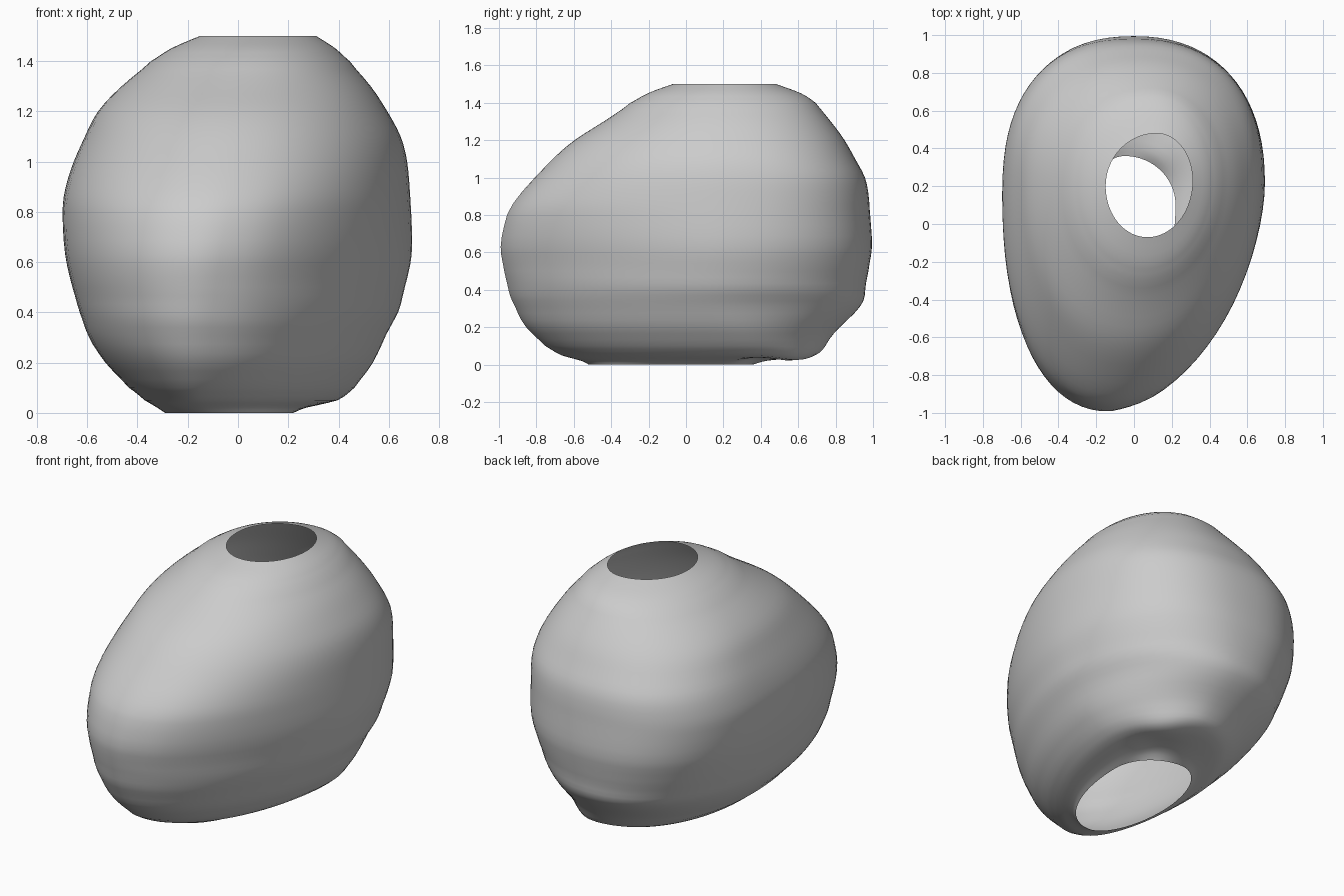
import bpy, bmesh, math

if "Cube" in bpy.data.objects:
    bpy.data.objects.remove(bpy.data.objects["Cube"])

SEG = 80
SUB = 3

# Outline extents by height: z, x min, x max, y min, y max
EXTENTS = [
    (0.00, -0.29, 0.22, -0.52, 0.36),
    (0.02, -0.32, 0.27, -0.56, 0.44),
    (0.05, -0.37, 0.40, -0.67, 0.69),
    (0.10, -0.43, 0.46, -0.75, 0.74),
    (0.20, -0.53, 0.54, -0.86, 0.82),
    (0.31, -0.60, 0.59, -0.92, 0.94),
    (0.40, -0.63, 0.64, -0.955, 0.96),
    (0.50, -0.66, 0.665, -0.975, 0.975),
    (0.63, -0.69, 0.695, -1.00, 0.998),
    (0.80, -0.70, 0.69, -0.96, 0.985),
    (0.89, -0.69, 0.685, -0.91, 0.98),
    (1.00, -0.655, 0.675, -0.81, 0.96),
    (1.10, -0.61, 0.65, -0.715, 0.905),
    (1.20, -0.56, 0.595, -0.60, 0.85),
    (1.30, -0.465, 0.53, -0.44, 0.775),
    (1.40, -0.34, 0.44, -0.29, 0.69),
    (1.45, -0.27, 0.39, -0.21, 0.62),
    (1.50, -0.15, 0.31, -0.07, 0.48),
]
# Where the extremes sit: z, y of right, y of left, x of back, x of front,
# then roundness of front right and back right
SKEW = [
    (0.00, 0.10, -0.10, -0.05, -0.10, 2.0, 2.0),
    (0.05, 0.28, -0.05, 0.10, -0.15, 1.8, 1.9),
    (0.30, 0.18, 0.00, 0.03, -0.15, 1.7, 1.95),
    (0.60, 0.20, 0.10, 0.00, -0.12, 1.65, 2.25),
    (1.00, 0.24, 0.22, 0.00, -0.05, 1.9, 2.4),
    (1.50, 0.23, 0.20, 0.12, 0.07, 2.0, 2.0),
]


def lerp_row(rows, z):
    for a, b in zip(rows, rows[1:]):
        if z <= b[0] + 1e-9:
            t = (z - a[0]) / (b[0] - a[0])
            return [p + (q - p) * t for p, q in zip(a, b)]
    return list(rows[-1])


def smooth_row(rows, i, t):
    """Cubic blend between row i and i + 1."""
    a, b = rows[i], rows[i + 1]
    p, n = rows[max(i - 1, 0)], rows[min(i + 2, len(rows) - 1)]
    h = b[0] - a[0]
    out = [a[0] + h * t]
    for k in range(1, 5):
        m0 = (b[k] - p[k]) / (b[0] - p[0]) * h
        m1 = (n[k] - a[k]) / (n[0] - a[0]) * h
        out.append((2*t**3 - 3*t*t + 1) * a[k] + (t**3 - 2*t*t + t) * m0
                   + (3*t*t - 2*t**3) * b[k] + (t**3 - t*t) * m1)
    return out


def gauss(x, y, cx, cy, r):
    return math.exp(-((x - cx) ** 2 + (y - cy) ** 2) / (r * r))


def outline(row):
    z, x0, x1, y0, y1 = row
    _, ye, yw, xn, xs, pfr, pbr = lerp_row(SKEW, z)
    mid = max(0, math.sin(math.pi * z / 1.5))
    pts = []
    for k in range(SEG):
        a = 2 * math.pi * k / SEG
        c, s = math.cos(a), math.sin(a)
        yp, xp = (ye, x1) if c >= 0 else (yw, x0)
        xq, yq = (xn, y1) if s >= 0 else (xs, y0)
        if s >= 0:
            p = pbr if c >= 0 else 2 + 0.4 * mid
        else:
            p = pfr if c >= 0 else 2 + 0.3 * mid
        x = xq + (xp - xq) * abs(c) ** (2 / p)
        y = yp + (yq - yp) * abs(s) ** (2 / p)
        # blunt the front tip where the two sides meet
        if s < 0 and p < 2:
            y += (2 - p) * 0.04 * mid * max(0, -s - 0.95) / 0.05
        # faint terraces around the lower body
        amp = 0.003 * math.exp(-((z - 0.4) / 0.25) ** 2)
        f = 1 + amp * math.sin(z * 48 + 2 * a)
        # groove and hanging lobe beside the lower opening
        low = max(0, 1 - z / 0.12) if z > 0 else 0
        dz = low * (0.03 * gauss(x, y, 0.18, 0.40, 0.12)
                    - 0.045 * gauss(x, y, 0.3, 0.62, 0.16))
        pts.append((x * f, y * f, z + dz))
    return pts


# Shell body, open at top and bottom
rows = []
for i in range(len(EXTENTS) - 1):
    rows += [smooth_row(EXTENTS, i, j / SUB) for j in range(SUB)]
rows.append(list(EXTENTS[-1]))

bm = bmesh.new()
rings = [[bm.verts.new(p) for p in outline(r)] for r in rows]
for lo, hi in zip(rings, rings[1:]):
    for k in range(SEG):
        n = (k + 1) % SEG
        bm.faces.new((lo[k], lo[n], hi[n], hi[k]))

# Soften the quadrant seams, keeping the two open rims
inner = [v for ring in rings[4:-1] for v in ring]
for _ in range(3):
    bmesh.ops.smooth_vert(bm, verts=inner, factor=0.5,
                          use_axis_x=True, use_axis_y=True, use_axis_z=False)
for f in bm.faces:
    f.smooth = True
mesh = bpy.data.meshes.new("hollow_shell")
bm.to_mesh(mesh)
bm.free()
obj = bpy.data.objects.new("hollow_shell", mesh)
bpy.context.collection.objects.link(obj)
